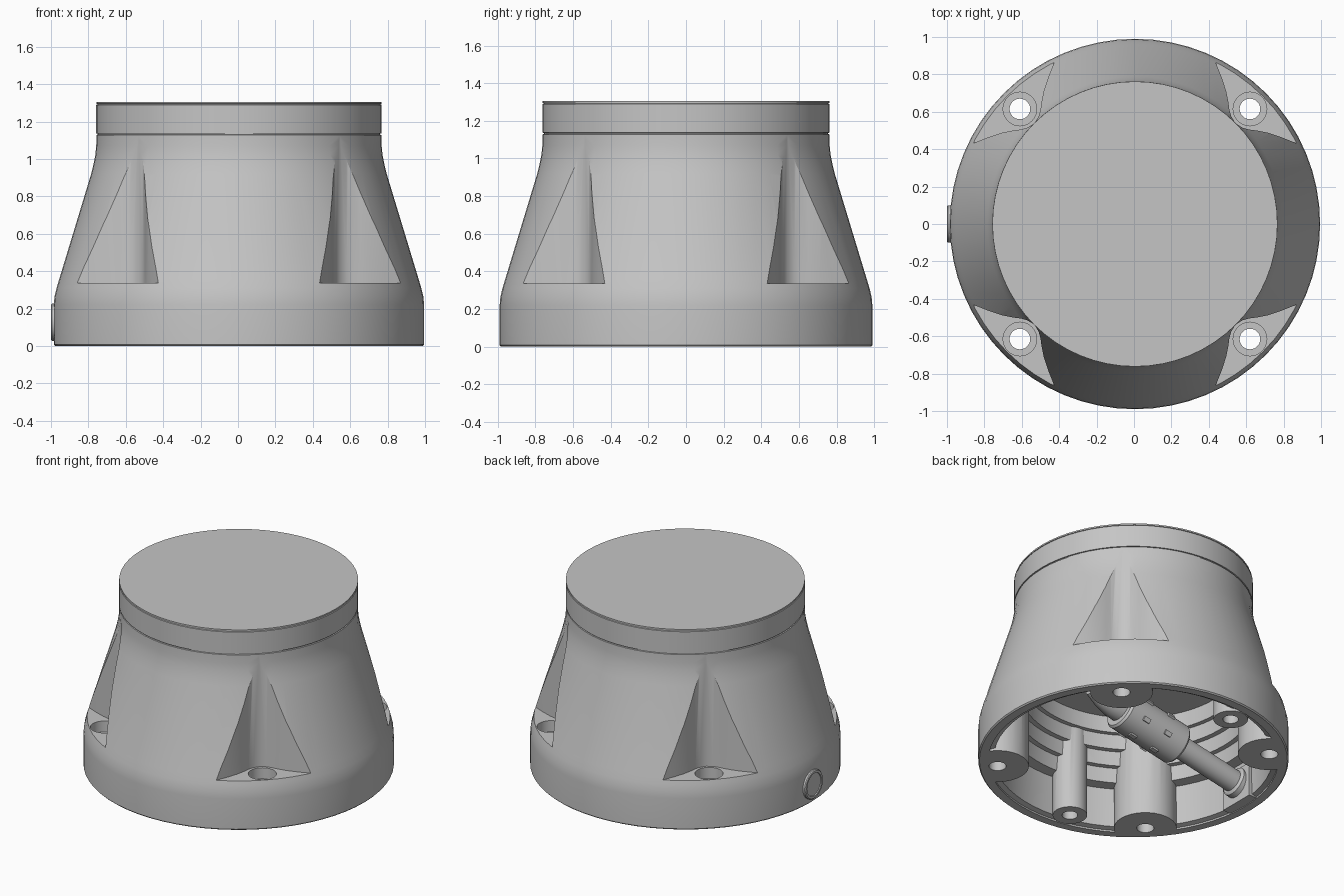
import bpy, bmesh, math
from mathutils import Vector, Matrix

if "Cube" in bpy.data.objects:
    bpy.data.objects.remove(bpy.data.objects["Cube"], do_unlink=True)

CX = 0.005          # body axis
BOSS = 0.615        # mounting hole offset in x and y
CORNERS = [(sx, sy) for sx in (-1, 1) for sy in (-1, 1)]

grey = bpy.data.materials.new("light grey")
grey.use_nodes = True
grey.diffuse_color = (0.56, 0.56, 0.56, 1)
grey.node_tree.nodes["Principled BSDF"].inputs["Base Color"].default_value = (0.56, 0.56, 0.56, 1)


def finish(name, bm):
    bmesh.ops.recalc_face_normals(bm, faces=bm.faces)
    mesh = bpy.data.meshes.new(name)
    bm.to_mesh(mesh)
    bm.free()
    ob = bpy.data.objects.new(name, mesh)
    bpy.context.collection.objects.link(ob)
    mesh.materials.append(grey)
    return ob


def loft(name, rings):
    """Closed solid through rings that have equal point counts."""
    bm = bmesh.new()
    vs = [[bm.verts.new(p) for p in ring] for ring in rings]
    n = len(vs[0])
    for a, b in zip(vs, vs[1:]):
        for i in range(n):
            j = (i + 1) % n
            bm.faces.new((a[i], a[j], b[j], b[i]))
    bm.faces.new(vs[0])
    bm.faces.new(vs[-1])
    return finish(name, bm)


def lathe(name, profile, at=(CX, 0, 0), axis=(0, 0, 1), seg=64):
    """Revolve (radius, height) points about an axis."""
    m = Matrix.Translation(at) @ Vector((0, 0, 1)).rotation_difference(Vector(axis)).to_matrix().to_4x4()
    return loft(name, [[m @ Vector((r * math.cos(t), r * math.sin(t), h))
                        for t in (2 * math.pi * i / seg for i in range(seg))]
                       for r, h in profile])


def post(name, x, y, r, z0, z1, seg=32):
    return lathe(name, [(r, z0), (r, z1)], (CX + x, y, 0), seg=seg)


def box(name, center, size, rot=None):
    bm = bmesh.new()
    bmesh.ops.create_cube(bm, size=1)
    bmesh.ops.scale(bm, vec=size, verts=bm.verts)
    m = Matrix.Translation(center) @ (rot or Matrix())
    bmesh.ops.transform(bm, matrix=m, verts=bm.verts)
    return finish(name, bm)


def cut(target, cutters):
    for c in cutters:
        mod = target.modifiers.new("cut", 'BOOLEAN')
        mod.operation = 'DIFFERENCE'
        mod.solver = 'EXACT'
        mod.object = c
        bpy.context.view_layer.objects.active = target
        bpy.ops.object.modifier_apply(modifier=mod.name)
        bpy.data.objects.remove(c, do_unlink=True)


# Housing: wide foot, tapered shoulder, neck
housing = lathe("housing", [
    (.982, 0), (.99, .008), (.99, .22), (.986, .265), (.975, .31), (.96, .36),
    (.79, .92), (.778, .97), (.768, 1.02), (.763, 1.07), (.762, 1.128), (.755, 1.13)])

# Lid with narrow seams
lathe("lid", [(.755, 1.128), (.755, 1.136), (.763, 1.137), (.763, 1.289),
              (.757, 1.291), (.757, 1.294), (.762, 1.295), (.762, 1.305)])

# Stepped cavity, less the screw columns standing in it
cavity = lathe("cavity", [
    (.925, -.1), (.925, .012), (.89, .02), (.88, .29), (.8, .29), (.79, .39),
    (.755, .39), (.75, .49), (.715, .49), (.71, .59), (.68, .59), (.675, .7)])
columns = [post("column", sx * BOSS, sy * BOSS, .2, -.2, .9) for sx, sy in CORNERS]
small = [(.81 * math.cos(math.radians(a)), .81 * math.sin(math.radians(a))) for a in (100, 260)]
columns += [post("column", x, y, .11, -.2, .9) for x, y in small]
cut(cavity, columns)
cut(housing, [cavity])


# Flared pockets around the mounting holes
def pocket(sx, sy):
    side = [(.36, 1.08), (.40, .94), (.433, .86), (.465, .78), (.488, .71), (.5, .65), (.505, .61), (.515, .575)]
    plan = side + [(.538, .538)] + [(y, x) for x, y in reversed(side)]
    return loft("pocket", [[(CX + sx * x, sy * y, z) for x, y in plan] for z in (.337, 1.1)])


cut(housing, [pocket(sx, sy) for sx, sy in CORNERS])

# Counterbored mounting holes and blind screw holes
cut(housing, [lathe("bore", [(.055, -.1), (.055, .26), (.09, .26), (.09, .5)],
                    (CX + sx * BOSS, sy * BOSS, 0), seg=32) for sx, sy in CORNERS])
cut(housing, [post("screw_hole", x, y, .05, -.1, .25) for x, y in small])

# Cable outlet on the side
lathe("outlet_plug", [(.1, -.13), (.1, -.006), (.094, 0), (.08, 0), (.078, -.006)],
      (-1, 0, .127), (-1, 0, 0), 40)
box("outlet_block", (-.9, 0, .125), (.1, .26, .24))

# Inner cable and connector on one sloping axis
start = Vector((-.9, 0, .14))
axis = Vector((1, 0, .2)).normalized()
lathe("cable_collar", [(.1, 0), (.1, .07), (.085, .08)], start, axis, 32)
lathe("cable", [(.075, .05), (.075, .58)], start, axis, 32)
lathe("connector", [(.125, .55), (.137, .565), (.137, 1.02), (.125, 1.035)], start, axis, 40)
lathe("connector_tip", [(.09, 1.02), (.09, 1.1), (.07, 1.2), (.04, 1.29)], start, axis, 32)

# Small latches around the connector
tilt = Vector((1, 0, 0)).rotation_difference(axis).to_matrix().to_4x4()
for along in (.72, .9):
    for k in range(6):
        turn = tilt @ Matrix.Rotation(k * math.pi / 3, 4, 'X')
        box("connector_latch", start + axis * along + turn @ Vector((0, 0, .137)),
            (.05, .03, .025), turn)

# Smooth shading with sharp edges kept
bpy.ops.object.select_all(action='DESELECT')
for ob in bpy.context.scene.objects:
    if ob.type == 'MESH' and grey.name in ob.data.materials:
        ob.select_set(True)
bpy.context.view_layer.objects.active = housing
bpy.ops.object.shade_smooth_by_angle(angle=math.radians(30))
